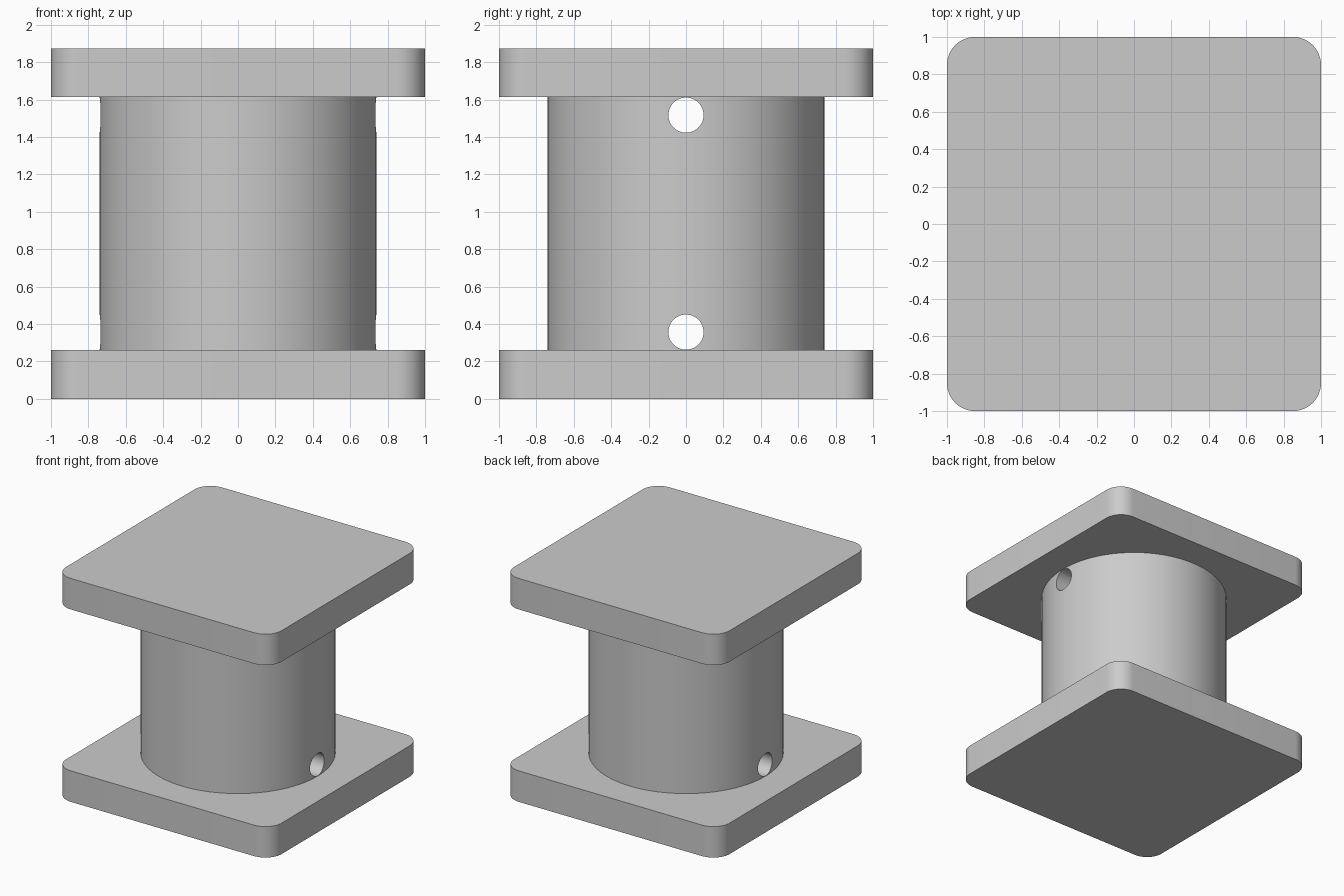
import bpy
import math

cube = bpy.data.objects.get("Cube")
if cube:
    bpy.data.objects.remove(cube, do_unlink=True)

PLATE = 0.26      # plate thickness
HEIGHT = 1.874    # overall height
RADIUS = 0.74     # barrel radius
CORNER = 0.15     # plate corner radius
HOLE = 0.094      # cross hole radius

grey = bpy.data.materials.new("light_grey")
grey.use_nodes = True
colour = (0.6, 0.6, 0.6, 1)
grey.diffuse_color = colour
grey.node_tree.nodes["Principled BSDF"].inputs["Base Color"].default_value = colour


def activate(obj):
    bpy.ops.object.select_all(action='DESELECT')
    obj.select_set(True)
    bpy.context.view_layer.objects.active = obj


def finish(obj):
    activate(obj)
    bpy.ops.object.shade_smooth_by_angle(angle=math.radians(30))


def cylinder(name, radius, depth, z, sides, rotation=(0, 0, 0)):
    bpy.ops.mesh.primitive_cylinder_add(vertices=sides, radius=radius, depth=depth,
                                        location=(0, 0, z), rotation=rotation)
    obj = bpy.context.object
    obj.name = name
    obj.data.materials.append(grey)
    return obj


def plate(name, z):
    # Rounded square outline, extruded upward
    steps, inner = 12, 1 - CORNER
    outline = []
    for corner in range(4):
        mid = math.pi / 4 + corner * math.pi / 2
        cx = math.copysign(inner, math.cos(mid))
        cy = math.copysign(inner, math.sin(mid))
        for i in range(steps + 1):
            a = (corner + i / steps) * math.pi / 2
            outline.append((cx + CORNER * math.cos(a), cy + CORNER * math.sin(a)))
    n = len(outline)
    verts = [(x, y, h) for h in (0, PLATE) for x, y in outline]
    faces = [tuple(reversed(range(n))), tuple(range(n, 2 * n))]
    faces += [(i, (i + 1) % n, n + (i + 1) % n, n + i) for i in range(n)]
    mesh = bpy.data.meshes.new(name)
    mesh.from_pydata(verts, [], faces)
    mesh.materials.append(grey)
    obj = bpy.data.objects.new(name, mesh)
    bpy.context.collection.objects.link(obj)
    obj.location.z = z
    finish(obj)


# Square end plates
plate("bottom_plate", 0)
plate("top_plate", HEIGHT - PLATE)

# Barrel between the plates
barrel = cylinder("barrel", RADIUS, HEIGHT - 2 * PLATE, HEIGHT / 2, 96)

# Cross holes running left to right, just inside each plate
offset = PLATE + HOLE + 0.003
for z in (offset, HEIGHT - offset):
    cutter = cylinder("hole_cutter", HOLE, 2, z, 48, (0, math.pi / 2, 0))
    cutter.hide_render = True
    cut = barrel.modifiers.new("cross_hole", 'BOOLEAN')
    cut.object = cutter
    cut.operation = 'DIFFERENCE'
    cut.solver = 'EXACT'
    activate(barrel)
    bpy.ops.object.modifier_apply(modifier=cut.name)
    bpy.data.objects.remove(cutter, do_unlink=True)
finish(barrel)
